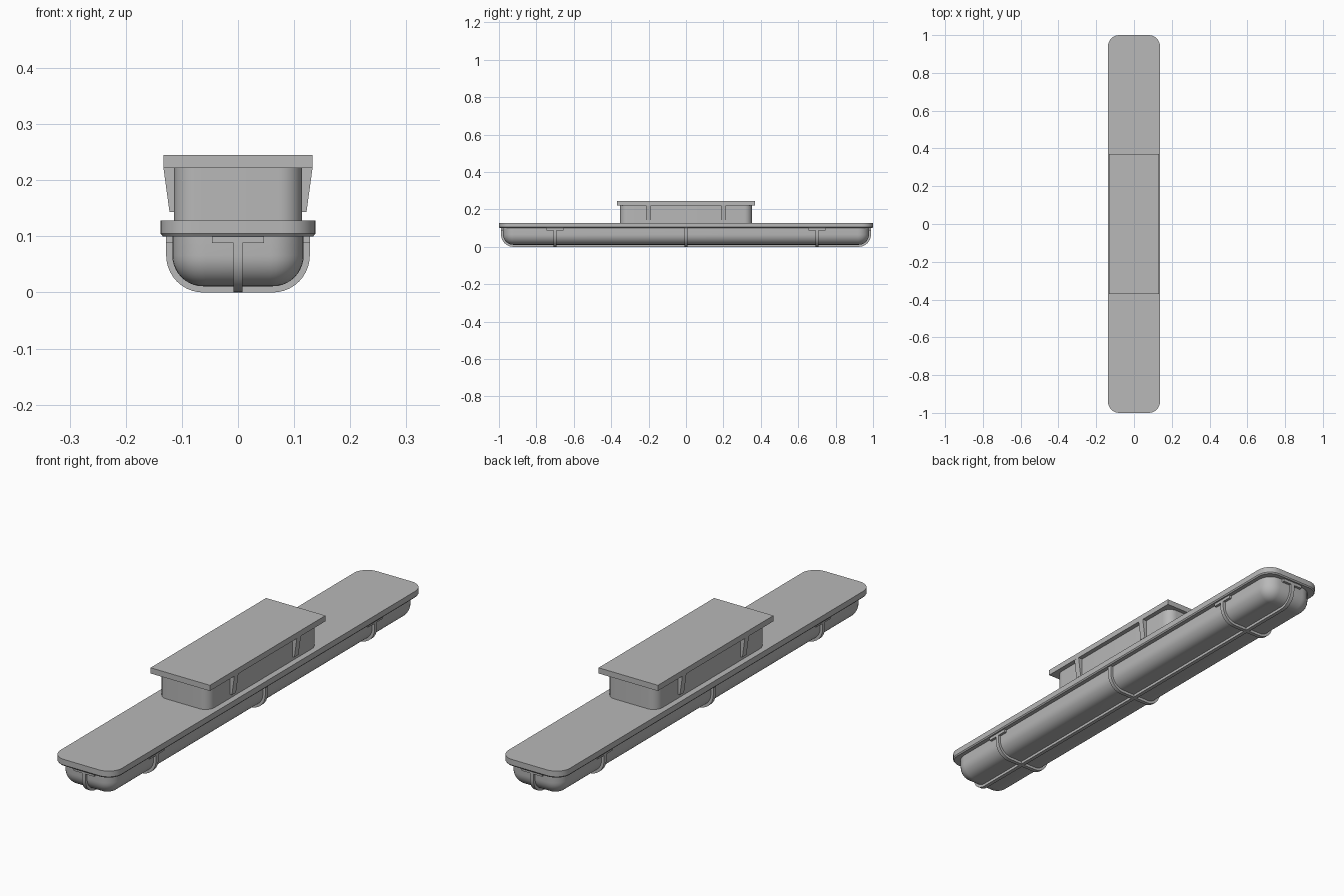
import bpy
import bmesh
from math import sin, cos, pi, radians

cube = bpy.data.objects.get("Cube")
if cube:
    bpy.data.objects.remove(cube, do_unlink=True)

grey = bpy.data.materials.new("matte grey")
grey.use_nodes = True
COLOR = (0.48, 0.48, 0.48, 1)
grey.diffuse_color = COLOR
grey.node_tree.nodes["Principled BSDF"].inputs["Base Color"].default_value = COLOR


def finish(name, bm):
    bmesh.ops.recalc_face_normals(bm, faces=bm.faces)
    mesh = bpy.data.meshes.new(name)
    bm.to_mesh(mesh)
    bm.free()
    mesh.materials.append(grey)
    obj = bpy.data.objects.new(name, mesh)
    bpy.context.collection.objects.link(obj)
    bpy.ops.object.select_all(action="DESELECT")
    obj.select_set(True)
    bpy.context.view_layer.objects.active = obj
    bpy.ops.object.shade_smooth_by_angle(angle=radians(30))
    return obj


def rounded_rect(hx, hy, r, steps=8):
    pts = []
    for i, (sx, sy) in enumerate([(1, 1), (-1, 1), (-1, -1), (1, -1)]):
        for k in range(steps + 1):
            a = (i + k / steps) * pi / 2
            pts.append((sx * (hx - r) + r * cos(a), sy * (hy - r) + r * sin(a)))
    return pts


def loft(name, hx, hy, r, levels):
    """Stack rounded rectangles; levels are (height, inset)."""
    bm = bmesh.new()
    rings = []
    for z, inset in levels:
        outline = rounded_rect(hx - inset, hy - inset, max(r - inset, 0.004))
        rings.append([bm.verts.new((x, y, z)) for x, y in outline])
    n = len(rings[0])
    for low, high in zip(rings, rings[1:]):
        for i in range(n):
            j = (i + 1) % n
            bm.faces.new((low[i], low[j], high[j], high[i]))
    bm.faces.new(rings[0])
    bm.faces.new(rings[-1])
    return finish(name, bm)


def box(name, x, y, z):
    """Box from (min, max) pairs."""
    bm = bmesh.new()
    bmesh.ops.create_cube(bm, size=1)
    for v in bm.verts:
        v.co = [lo + (c + 0.5) * (hi - lo) for c, (lo, hi) in zip(v.co, (x, y, z))]
    return finish(name, bm)


def extrude_profile(name, pts, width, centre=0, along="y"):
    """Extrude a side profile of (u, z) points across the given axis."""
    bm = bmesh.new()
    sides = []
    for d in (centre - width / 2, centre + width / 2):
        sides.append([bm.verts.new((u, d, z) if along == "y" else (d, u, z)) for u, z in pts])
    a, b = sides
    n = len(pts)
    for i in range(n):
        j = (i + 1) % n
        bm.faces.new((a[i], a[j], b[j], b[i]))
    bm.faces.new(a)
    bm.faces.new(b)
    return finish(name, bm)


def u_curve(half, bottom, r, top, steps=10):
    """U-shaped line from upper left, round the bottom, to upper right."""
    right = [(half - r + r * sin(k / steps * pi / 2),
              bottom + r - r * cos(k / steps * pi / 2)) for k in range(steps + 1)]
    right.append((half, top))
    return [(-u, z) for u, z in reversed(right)] + right


LENS_X, LENS_Y, LENS_Z = 0.117, 0.978, 0.011
ROUND, RIB, RIB_W, RIM_Z = 0.055, 0.011, 0.016, 0.102

# Main tray plate with a small bevel on its lower edge
loft("mounting_tray", 0.138, 1.0, 0.06, [(0.1, 0.004), (0.105, 0), (0.128, 0)])

# Long rounded lens cover
curve = [(LENS_Z + ROUND * (1 - cos(a)), ROUND * (1 - sin(a)))
         for a in [k / 10 * pi / 2 for k in range(11)]]
loft("lens_cover", LENS_X, LENS_Y, ROUND + 0.004, curve + [(RIM_Z, 0)])


# Guard ribs wrapped around the lens
def rib(name, half, centre, along):
    outer = u_curve(half + RIB, 0, ROUND + RIB, RIM_Z)
    inner = u_curve(half - 0.002, LENS_Z + 0.002, ROUND, RIM_Z)
    extrude_profile(name, outer + inner[::-1], RIB_W, centre, along)


for label, y in (("front", -0.7), ("middle", 0), ("back", 0.7)):
    rib(label + "_cross_rib", LENS_X, y, "y")
rib("long_rib", LENS_Y, 0, "x")

# Clip tabs where the ribs meet the tray
TAB, TAB_Z = 0.046, (0.088, RIM_Z)
for s, side in ((1, "left"), (-1, "right")):
    xs = sorted((s * (LENS_X - 0.002), s * (LENS_X + RIB)))
    for label, y in (("front", -0.7), ("back", 0.7)):
        box(f"{label}_{side}_tab", xs, (y - TAB, y + TAB), TAB_Z)
for s, label in ((-1, "front"), (1, "back")):
    ys = sorted((s * (LENS_Y - 0.002), s * (LENS_Y + RIB)))
    box(label + "_end_tab", (-TAB, TAB), ys, TAB_Z)

# Raised housing and its flat top plate
loft("upper_housing", 0.114, 0.353, 0.04, [(0.127, 0), (0.223, 0)])
box("top_plate", (-0.133, 0.133), (-0.37, 0.37), (0.222, 0.245))

# Tapered brackets under the top plate
for s, side in ((1, "left"), (-1, "right")):
    wedge = [(s * x, z) for x, z in
             ((0.112, 0.223), (0.133, 0.223), (0.122, 0.143), (0.112, 0.143))]
    for label, y in (("front", -0.2), ("back", 0.2)):
        extrude_profile(f"{label}_{side}_bracket", wedge, 0.026, y)
